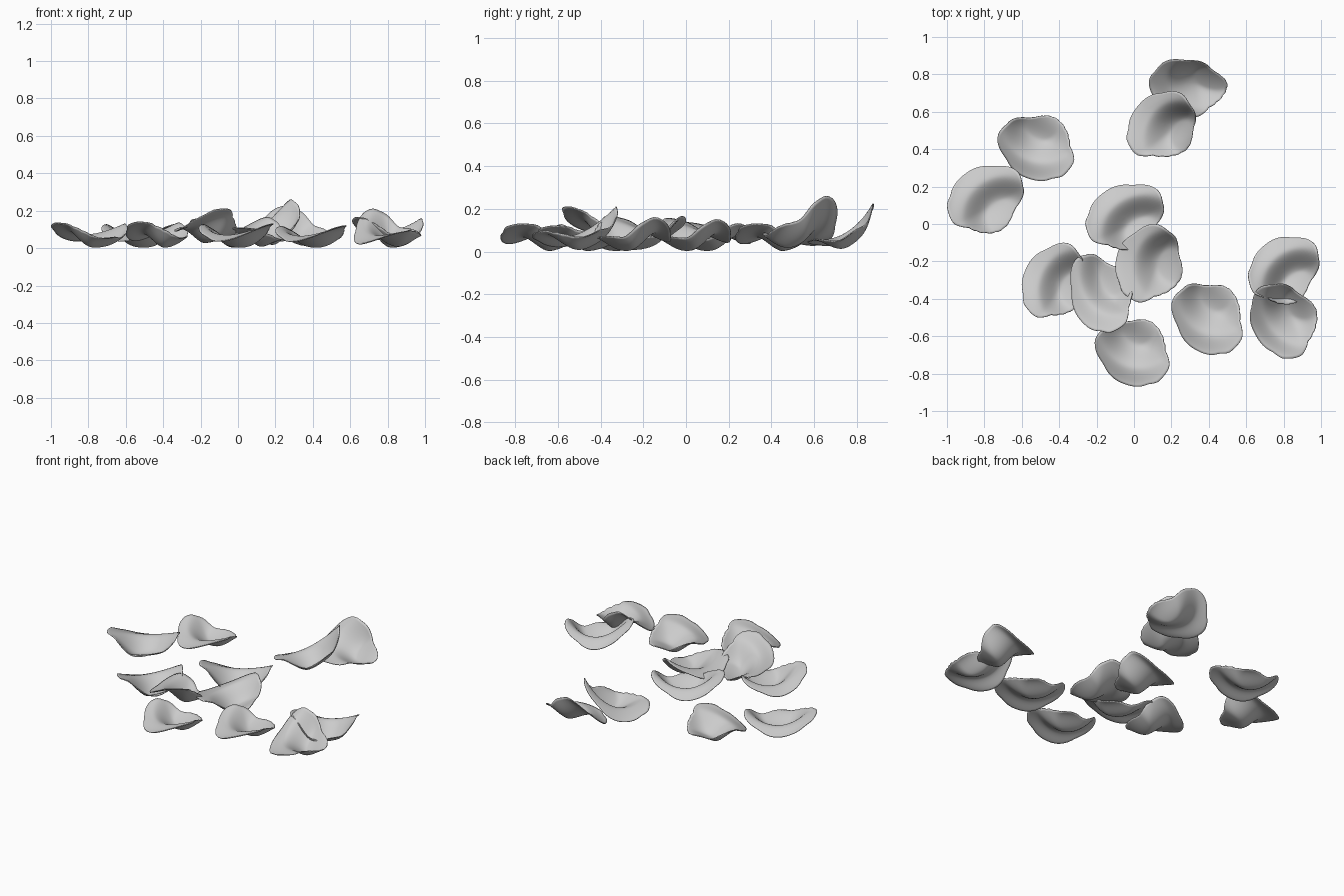
import bpy, math
from mathutils import Matrix, Vector

if "Cube" in bpy.data.objects:
    bpy.data.objects.remove(bpy.data.objects["Cube"])

RINGS, SEGS = 16, 72
# petal outline: angle in degrees, radius
OUTLINE = [(17, .209), (41, .227), (84, .181), (128, .178), (171, .192), (193, .216),
           (216, .222), (243, .185), (291, .193), (337, .165), (377, .209)]


def smooth(a, b, t):
    t = max(0, min(1, (t - a) / (b - a)))
    return t * t * (3 - 2 * t)


def radius(deg):
    d = (deg - 17) % 360 + 17
    for (a0, r0), (a1, r1) in zip(OUTLINE, OUTLINE[1:]):
        if a0 <= d <= a1:
            r = r0 + (r1 - r0) * smooth(a0, a1, d)
            # ragged torn edge opposite the curled lip
            ragged = smooth(215, 250, d) * (1 - smooth(350, 377, d))
            return r * (1 + ragged * (.007 * math.sin(d * .41) + .008 * math.sin(d * .83)))


def height(x, y):
    # raised side tips, curved inner wall, drooping lip, upturned torn edge
    v = x * .94 + y * .34
    d = math.hypot(x - .1, y + .1)
    w = .5 * x - .87 * y
    z = (1.2 if v > 0 else 1.7) * v * v
    z += .062 * smooth(.09, .23, d) - .035 * smooth(.22, .34, d)
    return z + .045 * smooth(.04, .19, w)


def petal(name, box, turn, tilt=(0, 0)):
    """box = x0, x1, y0, y1, z0, z1; turn about z, then tilt about x and y."""
    pts = [Vector((0, 0, height(0, 0)))]
    for i in range(1, RINGS + 1):
        for j in range(SEGS):
            deg = 360 * j / SEGS
            r = radius(deg) * i / RINGS
            x, y = r * math.cos(math.radians(deg)), r * math.sin(math.radians(deg))
            pts.append(Vector((x, y, height(x, y))))
    faces = [(0, 1 + j, 1 + (j + 1) % SEGS) for j in range(SEGS)]
    for i in range(RINGS - 1):
        a, b = 1 + i * SEGS, 1 + (i + 1) * SEGS
        for j in range(SEGS):
            k = (j + 1) % SEGS
            faces.append((a + j, b + j, b + k, a + k))
    rot = (Matrix.Rotation(math.radians(tilt[1]), 3, 'Y')
           @ Matrix.Rotation(math.radians(tilt[0]), 3, 'X')
           @ Matrix.Rotation(math.radians(turn), 3, 'Z'))
    pts = [rot @ p for p in pts]
    # fit the petal to its resting place
    for ax in range(3):
        lo, hi = min(p[ax] for p in pts), max(p[ax] for p in pts)
        a, b = box[2 * ax], box[2 * ax + 1]
        for p in pts:
            p[ax] = a + (p[ax] - lo) * (b - a) / (hi - lo)
    me = bpy.data.meshes.new(name)
    me.from_pydata(pts, [], faces)
    me.polygons.foreach_set("use_smooth", [True] * len(faces))
    ob = bpy.data.objects.new(name, me)
    bpy.context.collection.objects.link(ob)
    # thin petal flesh
    mod = ob.modifiers.new("thickness", 'SOLIDIFY')
    mod.thickness = .005
    mod.offset = 0


# petals lying flat
petal("petal_far_left", (-1, -.59, -.05, .31, .005, .135), 0)
petal("petal_back_left", (-.73, -.32, .23, .58, .005, .13), 122)
petal("petal_centre", (-.26, .16, -.14, .21, .005, .155), 0)
petal("petal_mid_left", (-.60, -.27, -.50, -.10, .005, .14), 25)
petal("petal_front", (-.21, .19, -.87, -.51, .005, .13), 122)
petal("petal_front_right", (.20, .58, -.70, -.32, .005, .12), 115)
petal("petal_right", (.61, .99, -.43, -.07, .005, .165), -3)
# petals leaning on their neighbours
petal("petal_centre_leaning", (-.10, .26, -.42, 0, .01, .165), 38, (8, 0))
petal("petal_left_leaning", (-.34, -.01, -.58, -.16, .03, .21), 95, (-16, 0))
petal("petal_right_leaning", (.62, .98, -.72, -.32, .01, .21), 80, (15, 0))
petal("petal_back", (.08, .50, .57, .88, .015, .225), 65, (24, 0))
petal("petal_back_leaning", (-.04, .33, .36, .71, .02, .26), 12, (10, -18))
